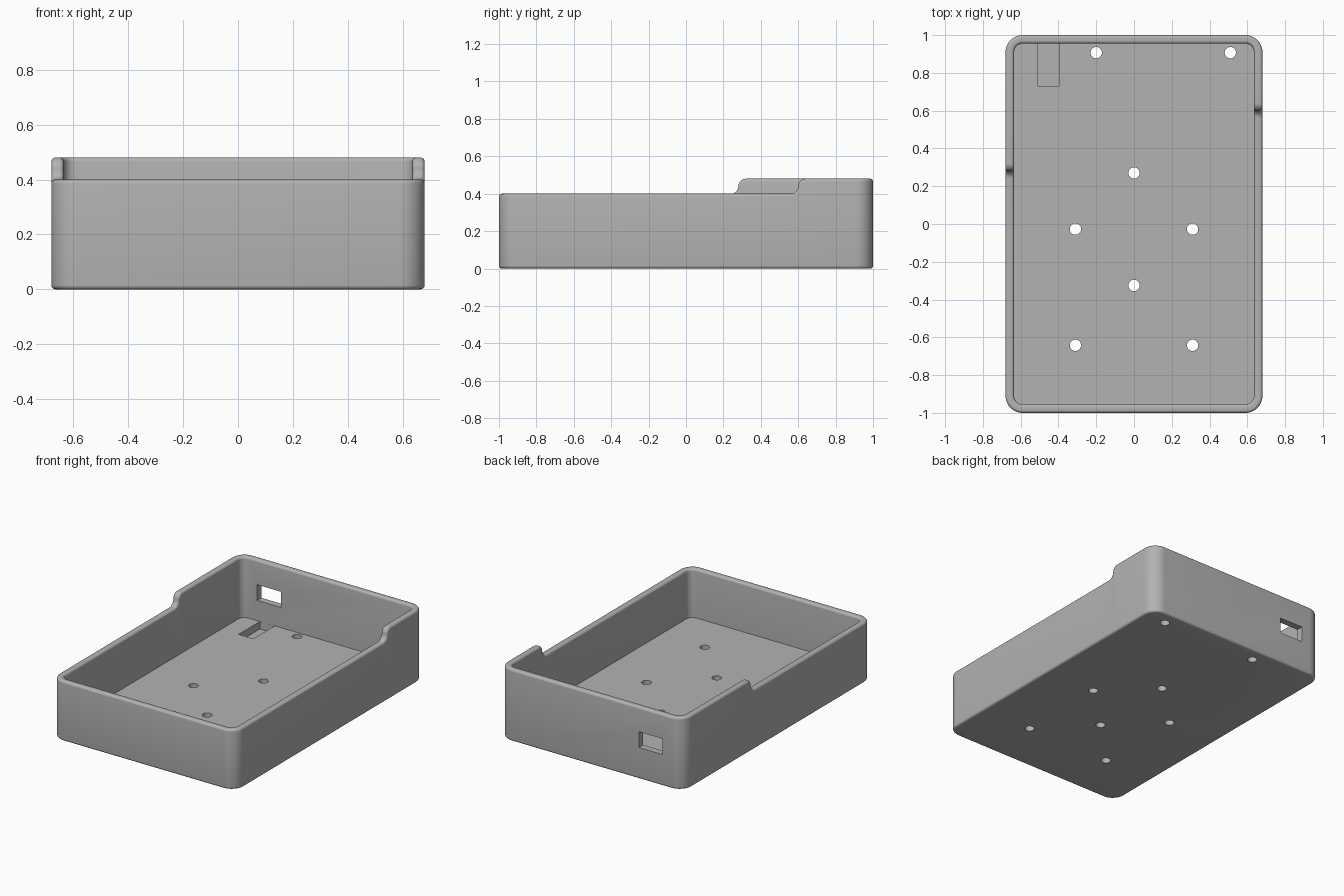
import bpy, bmesh
from math import sin, cos, pi, radians

if "Cube" in bpy.data.objects:
    bpy.data.objects.remove(bpy.data.objects["Cube"])

HX, HY, R = 0.68, 1.0, 0.09            # half width, half depth, corner radius
WALL, FLOOR, FILLET = 0.045, 0.075, 0.015
LOW, HIGH = 0.40, 0.48                 # rim heights front and back

grey = bpy.data.materials.new("plastic grey")
grey.use_nodes = True
grey.diffuse_color = (0.45, 0.45, 0.45, 1)
grey.node_tree.nodes["Principled BSDF"].inputs["Base Color"].default_value = (0.45, 0.45, 0.45, 1)


def make_object(name, bm):
    bmesh.ops.recalc_face_normals(bm, faces=bm.faces)
    mesh = bpy.data.meshes.new(name)
    bm.to_mesh(mesh)
    bm.free()
    mesh.materials.append(grey)
    obj = bpy.data.objects.new(name, mesh)
    bpy.context.collection.objects.link(obj)
    return obj


# Rim path: stations (x, y, outward x, outward y, z, rim normal y, rim normal z)
def corner(sx, sy, start, z):
    out = []
    for i in range(13):
        a = radians(start + 90 * i / 12)
        out.append((sx * (HX - R) + R * cos(a), sy * (HY - R) + R * sin(a),
                    cos(a), sin(a), z, 0, 1))
    return out


def step(side, y_mid):
    """S-shaped rise of the rim on one side wall, listed front to back."""
    r = (HIGH - LOW) / 2
    out = []
    for i in range(9):                 # concave lower arc
        a = pi / 2 * i / 8
        out.append((side * HX, y_mid - r + r * sin(a), side, 0,
                    LOW + r - r * cos(a), -sin(a), cos(a)))
    for i in range(1, 9):              # convex upper arc
        a = pi / 2 * (1 - i / 8)
        out.append((side * HX, y_mid + r - r * sin(a), side, 0,
                    HIGH - r + r * cos(a), -sin(a), cos(a)))
    return out


path = (corner(1, -1, -90, LOW) + step(1, 0.60) + corner(1, 1, 0, HIGH)
        + corner(-1, 1, 90, HIGH) + step(-1, 0.28)[::-1] + corner(-1, -1, 180, LOW))

# Wall section: (inset, height, measured down from the rim?)
arc = [pi / 2 * i / 5 for i in range(6)]
section = [(FILLET * (1 - sin(a)), FILLET * (1 - cos(a)), False) for a in arc]
section += [(FILLET * (1 - cos(a)), FILLET * (1 - sin(a)), True) for a in arc]
section += [(WALL - FILLET * (1 - sin(a)), FILLET * (1 - cos(a)), True) for a in arc]
section += [(WALL, FLOOR, False)]

# Open tray shell
bm = bmesh.new()
rings = []
for inset, h, from_rim in section:
    ring = []
    for x, y, nx, ny, z, ry, rz in path:
        px, py = x - nx * inset, y - ny * inset
        ring.append(bm.verts.new((px, py - ry * h, z - rz * h) if from_rim else (px, py, h)))
    rings.append(ring)
n = len(path)
for a, b in zip(rings, rings[1:]):
    for i in range(n):
        j = (i + 1) % n
        bm.faces.new((a[i], a[j], b[j], b[i]))
bm.faces.new(rings[0])
bm.faces.new(rings[-1])
tray = make_object("tray_case", bm)


# Cutters
def box_cutter(name, lo, hi):
    bm = bmesh.new()
    bmesh.ops.create_cube(bm, size=1)
    for v in bm.verts:
        v.co = [(l + h) / 2 + c * (h - l) for c, l, h in zip(v.co, lo, hi)]
    return make_object(name, bm)


def hole_cutter(x, y):
    bm = bmesh.new()
    bmesh.ops.create_cone(bm, cap_ends=True, segments=32, radius1=0.03, radius2=0.03, depth=0.3)
    bmesh.ops.translate(bm, verts=bm.verts, vec=(x, y, 0))
    return make_object("screw_hole_cutter", bm)


cutters = [box_cutter("port_window_cutter", (-0.527, 0.9, 0.21), (-0.352, 1.1, 0.315)),
           box_cutter("floor_recess_cutter", (-0.507, 0.73, 0.025), (-0.398, 0.9545, 0.2))]
holes = [(-0.2, 0.907), (0.51, 0.907), (0, 0.27), (0, -0.325)]
holes += [(s * 0.31, y) for s in (-1, 1) for y in (-0.027, -0.642)]
cutters += [hole_cutter(x, y) for x, y in holes]

bpy.ops.object.select_all(action='DESELECT')
bpy.context.view_layer.objects.active = tray
tray.select_set(True)
for cutter in cutters:
    cutter.hide_render = True
    mod = tray.modifiers.new("cut", 'BOOLEAN')
    mod.operation = 'DIFFERENCE'
    mod.solver = 'EXACT'
    mod.object = cutter
    bpy.ops.object.modifier_apply(modifier=mod.name)
    bpy.data.objects.remove(cutter)

bpy.ops.object.shade_smooth_by_angle(angle=radians(30))
